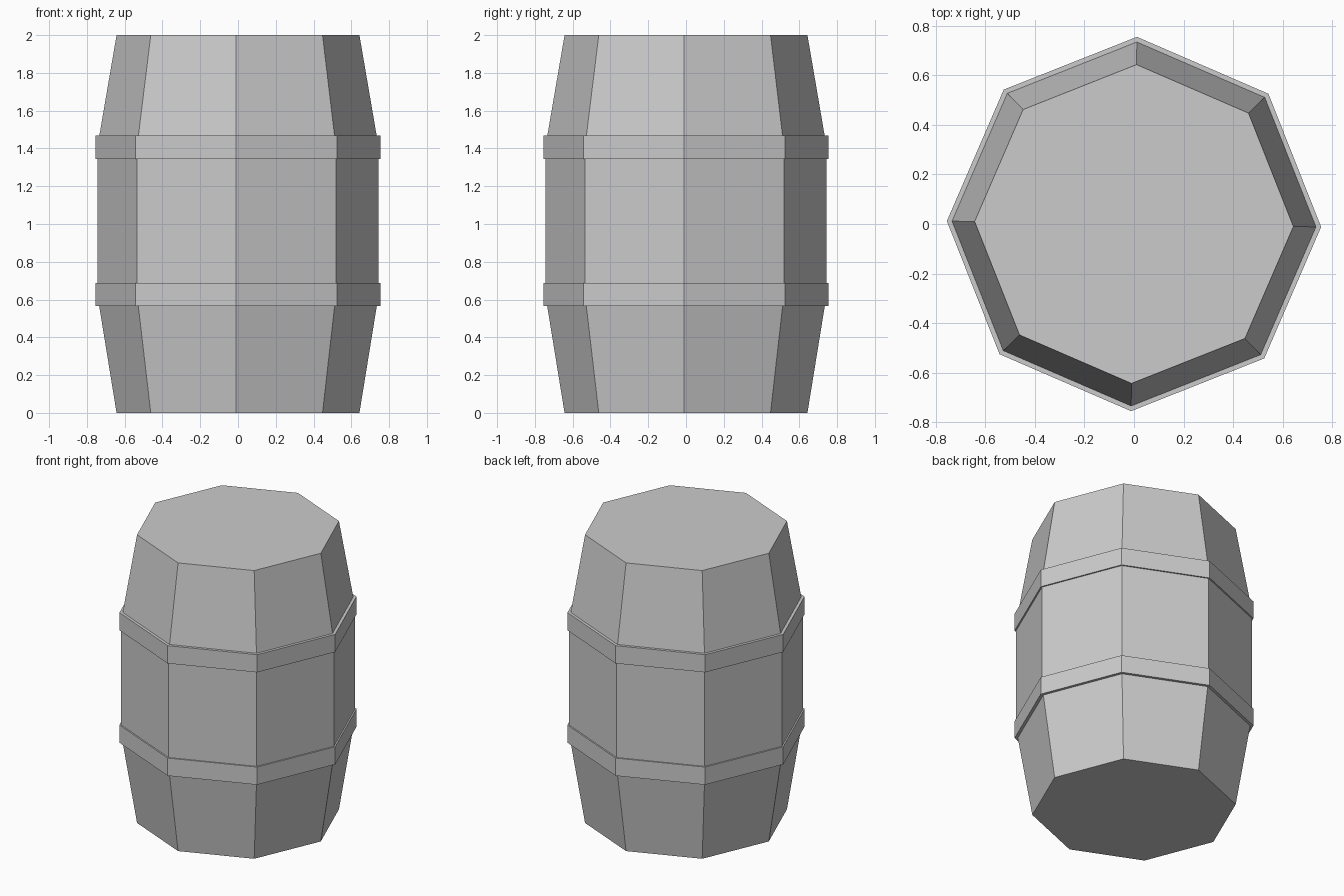
import bpy, bmesh
from math import cos, sin, pi, radians

if "Cube" in bpy.data.objects:
    bpy.data.objects.remove(bpy.data.objects["Cube"])

SIDES = 8
TURN = radians(-0.9)


def lathe(name, profile, closed=False):
    """Turn a (radius, z) profile into a faceted eight-sided solid."""
    bm = bmesh.new()
    rings = []
    for r, z in profile:
        rings.append([bm.verts.new((r * cos(TURN + 2 * pi * i / SIDES),
                                    r * sin(TURN + 2 * pi * i / SIDES), z))
                      for i in range(SIDES)])
    pairs = list(zip(rings, rings[1:]))
    if closed:
        pairs.append((rings[-1], rings[0]))
    else:
        bm.faces.new(rings[0][::-1])
        bm.faces.new(rings[-1])
    for a, b in pairs:
        for i in range(SIDES):
            j = (i + 1) % SIDES
            bm.faces.new((a[i], a[j], b[j], b[i]))
    bmesh.ops.recalc_face_normals(bm, faces=bm.faces)
    mesh = bpy.data.meshes.new(name)
    bm.to_mesh(mesh)
    bm.free()
    obj = bpy.data.objects.new(name, mesh)
    bpy.context.collection.objects.link(obj)
    return obj


# Barrel body: tapered ends, straight middle
lathe("barrel_body", [(0.643, 0), (0.745, 0.628), (0.745, 1.405), (0.643, 2)])

# Two hoops covering the bends in the staves
for name, z0, z1 in (("lower_hoop", 0.565, 0.688), ("upper_hoop", 1.345, 1.468)):
    lathe(name, [(0.755, z0), (0.755, z1), (0.732, z1), (0.732, z0)], closed=True)
